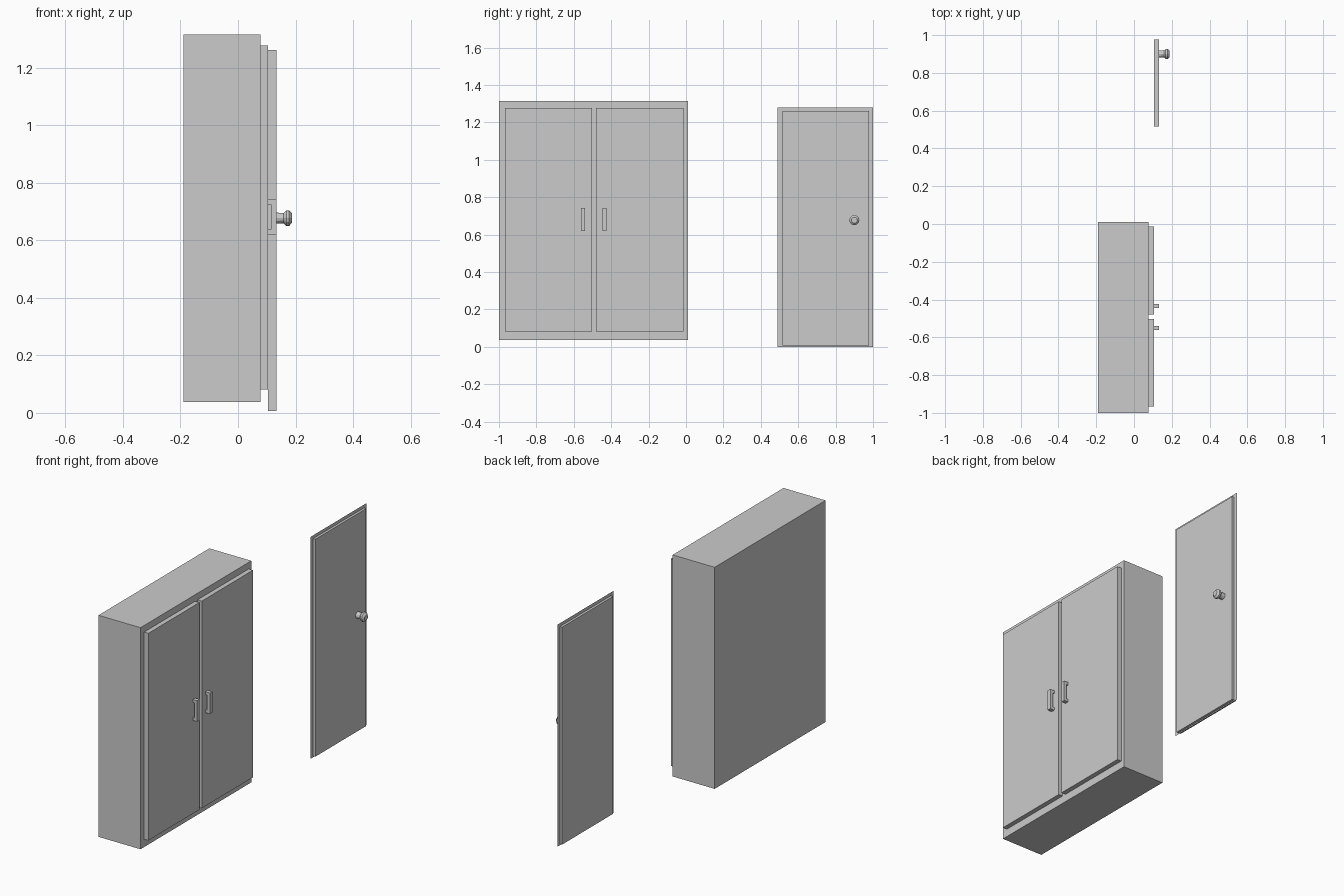
import bpy, bmesh
from math import sin, cos, tau

if "Cube" in bpy.data.objects:
    bpy.data.objects.remove(bpy.data.objects["Cube"])


def make(name, verts, faces):
    mesh = bpy.data.meshes.new(name)
    mesh.from_pydata(verts, [], faces)
    bm = bmesh.new()
    bm.from_mesh(mesh)
    bmesh.ops.recalc_face_normals(bm, faces=bm.faces)
    bm.to_mesh(mesh)
    bm.free()
    obj = bpy.data.objects.new(name, mesh)
    bpy.context.collection.objects.link(obj)
    return obj


def prism(name, profile, y0, y1):
    """Extrude an (x, z) outline along y."""
    n = len(profile)
    verts = [(x, y, z) for y in (y0, y1) for x, z in profile]
    faces = [tuple(range(n)), tuple(range(n, 2 * n))]
    faces += [(i, (i + 1) % n, n + (i + 1) % n, n + i) for i in range(n)]
    return make(name, verts, faces)


def box(name, x, y, z):
    return prism(name, [(x[0], z[0]), (x[1], z[0]), (x[1], z[1]), (x[0], z[1])], *y)


# Cabinet body and its two doors
box("cabinet_body", (-0.19, 0.078), (-1.0, 0.01), (0.037, 1.315))
for side, y in (("left", (-0.967, -0.503)), ("right", (-0.48, -0.013))):
    box(f"cabinet_door_{side}", (0.078, 0.105), y, (0.082, 1.277))

# Bracket handles
bracket = [(0.105, 0.62), (0.133, 0.62), (0.133, 0.741), (0.105, 0.741),
           (0.105, 0.724), (0.115, 0.724), (0.115, 0.637), (0.105, 0.637)]
for side, y in (("left", -0.551), ("right", -0.435)):
    prism(f"handle_{side}", bracket, y - 0.011, y + 0.011)

# Separate door panel with a paper-thin frame around its middle
panel_y, panel_z, frame_x = (0.515, 0.978), (0.007, 1.261), 0.119
box("single_door_panel", (0.105, 0.133), panel_y, panel_z)
rects = [((0.49, 1.0), (0.0, 1.28)), (panel_y, panel_z)]
ring = [(frame_x, y[a], z[b]) for y, z in rects
        for a, b in ((0, 0), (1, 0), (1, 1), (0, 1))]
make("single_door_frame", ring,
     [(i, (i + 1) % 4, 4 + (i + 1) % 4, 4 + i) for i in range(4)])

# Faceted door knob turned around the x axis
knob = [(0.133, 0.019), (0.152, 0.018), (0.159, 0.018), (0.168, 0.027),
        (0.178, 0.027), (0.188, 0.016)]
sides = 12
verts = [(x, 0.9 + r * cos(tau * i / sides), 0.677 + r * sin(tau * i / sides))
         for x, r in knob for i in range(sides)]
faces = [(k * sides + i, k * sides + (i + 1) % sides,
          (k + 1) * sides + (i + 1) % sides, (k + 1) * sides + i)
         for k in range(len(knob) - 1) for i in range(sides)]
faces += [tuple(range(sides)), tuple(range(len(verts) - sides, len(verts)))]
make("door_knob", verts, faces)
